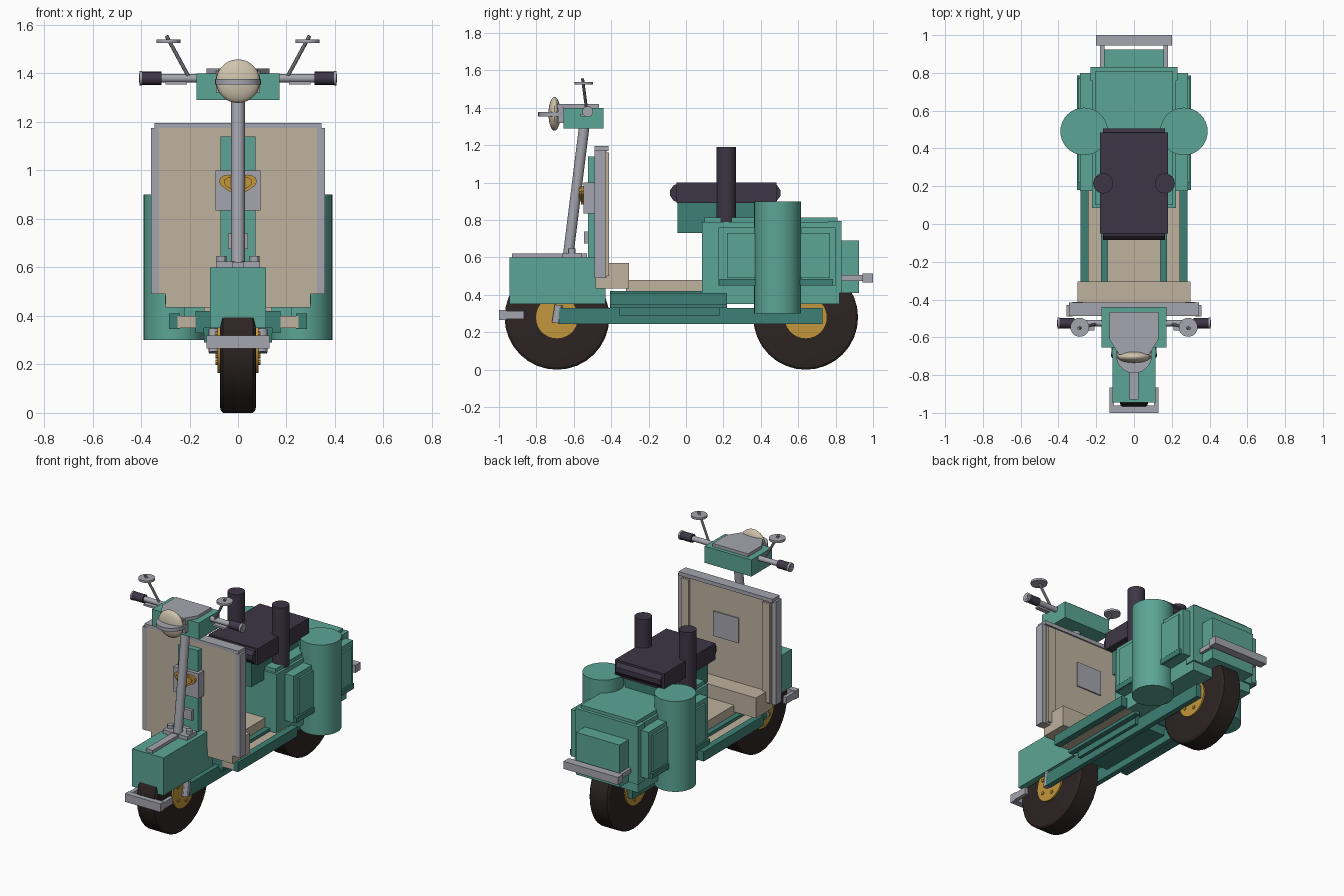
import bpy, bmesh, math
from mathutils import Vector

if "Cube" in bpy.data.objects:
    bpy.data.objects.remove(bpy.data.objects["Cube"])


def mat(name, rgb):
    m = bpy.data.materials.new(name)
    m.diffuse_color = (*rgb, 1)
    m.use_nodes = True
    m.node_tree.nodes["Principled BSDF"].inputs["Base Color"].default_value = m.diffuse_color
    return m


TEAL = mat("teal paint", (0.105, 0.375, 0.30))
DARK = mat("dark teal paint", (0.048, 0.216, 0.178))
BEIGE = mat("beige panel", (0.515, 0.445, 0.345))
CREAM = mat("cream lens", (0.62, 0.55, 0.42))
STEEL = mat("grey steel", (0.376, 0.381, 0.43))
SEAT = mat("dark purple vinyl", (0.048, 0.037, 0.061))
RUBBER = mat("brown black rubber", (0.026, 0.018, 0.017))
GOLD = mat("gold metal", (0.546, 0.305, 0.045))


def finish(name, bm, m, smooth=False):
    bmesh.ops.recalc_face_normals(bm, faces=bm.faces)
    me = bpy.data.meshes.new(name)
    bm.to_mesh(me)
    bm.free()
    me.materials.append(m)
    ob = bpy.data.objects.new(name, me)
    bpy.context.collection.objects.link(ob)
    if smooth:
        bpy.ops.object.select_all(action='DESELECT')
        ob.select_set(True)
        bpy.context.view_layer.objects.active = ob
        bpy.ops.object.shade_smooth_by_angle(angle=math.radians(30))
    return ob


def box(name, m, x, y, z, pair=False):
    """Box from (min, max) ranges; a single x is a half width; pair mirrors it."""
    if not isinstance(x, tuple):
        x = (-x, x)
    for s in ((1, -1) if pair else (1,)):
        bm = bmesh.new()
        bmesh.ops.create_cube(bm, size=1)
        for v in bm.verts:
            v.co = (s * (x[0] + (v.co.x + .5) * (x[1] - x[0])),
                    y[0] + (v.co.y + .5) * (y[1] - y[0]),
                    z[0] + (v.co.z + .5) * (z[1] - z[0]))
        finish(name, bm, m)


def rod(name, m, a, b, r, n=24, pair=False):
    """Cylinder between two points."""
    for s in ((1, -1) if pair else (1,)):
        p, q = Vector((s * a[0], *a[1:])), Vector((s * b[0], *b[1:]))
        bm = bmesh.new()
        bmesh.ops.create_cone(bm, cap_ends=True, segments=n, radius1=r, radius2=r,
                              depth=(q - p).length)
        rot = (q - p).to_track_quat('Z', 'Y')
        for v in bm.verts:
            v.co = rot @ v.co + (p + q) / 2
        finish(name, bm, m, n > 10)


def plate(name, m, pts, axis, lo, hi):
    """Outline extruded along y or z."""
    bm = bmesh.new()
    vs = [bm.verts.new((u, lo, w) if axis == 'y' else (u, w, lo)) for u, w in pts]
    f = bm.faces.new(vs)
    ext = bmesh.ops.extrude_face_region(bm, geom=[f])
    d = hi - lo
    bmesh.ops.translate(bm, vec=(0, d, 0) if axis == 'y' else (0, 0, d),
                        verts=[v for v in ext['geom'] if isinstance(v, bmesh.types.BMVert)])
    finish(name, bm, m)


def tyre(name, cy):
    """Lathed tyre with stepped shoulders."""
    prof = [(-.075, 0), (-.075, .25), (-.072, .268), (-.062, .28),
            (.062, .28), (.072, .268), (.075, .25), (.075, 0)]
    bm = bmesh.new()
    vs = [bm.verts.new((x, cy, .28 + r)) for x, r in prof]
    es = [bm.edges.new(p) for p in zip(vs, vs[1:])]
    bmesh.ops.spin(bm, geom=vs + es, cent=(0, cy, .28), axis=(1, 0, 0),
                   angle=2 * math.pi, steps=32)
    bmesh.ops.remove_doubles(bm, verts=bm.verts, dist=1e-4)
    finish(name, bm, RUBBER, True)


# wheels, hubs and bolts
for label, cy in (("front", -.69), ("rear", .64)):
    tyre(label + "_tyre", cy)
    rod(label + "_hub", GOLD, (-.085, cy, .28), (.085, cy, .28), .115, 28)
    for i in range(5):
        a = i * math.tau / 5
        y, z = cy + .075 * math.cos(a), .28 + .075 * math.sin(a)
        rod(label + "_hub_bolt", GOLD, (.08, y, z), (.092, y, z), .011, 8, True)
rod("front_axle_link", STEEL, (.1, -.695, .25), (.1, -.68, .345), .022, 12, True)

# chassis and floor
box("frame_arm", DARK, (.086, .12), (-.68, .73), (.245, .33), True)
box("frame_core", DARK, .14, (-.355, .18), (.29, .35))
box("inner_rail", DARK, (.14, .175), (-.405, .22), (.33, .42), True)
box("foot_board", BEIGE, (.17, .25), (-.405, .2), (.35, .40), True)
box("outer_runner", DARK, (.24, .284), (-.405, .22), (.345, .41), True)
box("floor_base", DARK, .14, (-.40, .2), (.35, .42))
box("floor_tray", BEIGE, .14, (-.32, .1), (.42, .48))

# front fender and bumper
box("front_fender", TEAL, .115, (-.945, -.43), (.35, .60))
box("fender_strip", STEEL, .024, (-.93, -.53), (.60, .62))
box("column_base", STEEL, .09, (-.66, -.56), (.60, .625))
rod("column_bolt", STEEL, (.068, -.61, .62), (.068, -.61, .648), .02, 12, True)
box("front_bumper", STEEL, .13, (-1, -.96), (.265, .32))
box("front_bumper_arm", STEEL, (.105, .13), (-.96, -.865), (.27, .315), True)

# leg shield
box("shield_panel", BEIGE, .33, (-.488, -.425), (.49, 1.175))
box("shield_side_rim", STEEL, (.325, .358), (-.49, -.43), (.49, 1.175), True)
box("shield_top_rim", STEEL, .345, (-.488, -.415), (1.17, 1.195))
box("shield_back_strip", BEIGE, (.27, .325), (-.43, -.412), (.5, 1.16), True)
box("shield_step", BEIGE, .30, (-.485, -.305), (.435, .57))
box("shield_spine", TEAL, .073, (-.525, -.485), (.60, 1.14))
box("badge_plate", STEEL, .092, (-.548, -.485), (.835, 1.0))
box("back_plate", STEEL, .092, (-.43, -.417), (.835, 1.0))
box("small_latch", STEEL, .042, (-.545, -.52), (.675, .74))

# heart badge, with a smaller raised centre
for name, k, y in (("heart_badge", 1, -.562), ("heart_badge_centre", .75, -.572)):
    pts = []
    for i in range(28):
        t = i * math.tau / 28
        hx = 16 * math.sin(t) ** 3
        hz = 13 * math.cos(t) - 5 * math.cos(2 * t) - 2 * math.cos(3 * t) - math.cos(4 * t)
        pts.append((hx * .0049 * k, .942 + hz * .0034 * k))
    plate(name, GOLD, pts, 'y', y, -.547)

# steering column, housing and headlight
rod("steering_column", STEEL, (0, -.63, .61), (0, -.543, 1.31), .028)
box("handlebar_housing", TEAL, .172, (-.655, -.44), (1.29, 1.40))
plate("housing_top", STEEL, [(-.13, -.465), (-.13, -.61), (-.08, -.69),
                             (.08, -.69), (.13, -.61), (.13, -.465)], 'z', 1.40, 1.42)
box("headlight_mount", STEEL, .09, (-.685, -.65), (1.32, 1.41))
rod("headlight_visor", STEEL, (0, -.695, 1.355), (0, -.695, 1.378), .095, 28)
bm = bmesh.new()
bmesh.ops.create_uvsphere(bm, u_segments=24, v_segments=14, radius=.09)
for v in bm.verts:
    v.co = (v.co.x, v.co.y * .36 - .703, v.co.z + 1.368)
finish("headlight", bm, CREAM, True)

# handlebars, grips, levers and mirrors
rod("handlebar", STEEL, (-.408, -.525, 1.38), (.408, -.525, 1.38), .017, 16)
rod("grip", SEAT, (.315, -.525, 1.38), (.395, -.525, 1.38), .027, 16, True)
rod("grip_cap", STEEL, (.395, -.525, 1.38), (.406, -.525, 1.38), .029, 16, True)
box("brake_lever", STEEL, (.21, .30), (-.565, -.535), (1.355, 1.367), True)
rod("mirror_stem", STEEL, (.2, -.53, 1.38), (.295, -.553, 1.555), .008, 10, True)
rod("mirror", STEEL, (.287, -.547, 1.525), (.287, -.547, 1.539), .05, 24, True)

# rear body, side panels and tail
box("rear_body", TEAL, .222, (.085, .82), (.35, .79))
box("rear_lid", TEAL, .205, (.10, .81), (.79, .815))
box("rear_band", TEAL, .23, (.76, .832), (.41, .795))
box("side_panel", TEAL, (.22, .285), (.175, .80), (.45, .76), True)
box("side_panel_face", TEAL, (.285, .297), (.22, .77), (.49, .73), True)
box("side_trim", DARK, (.285, .302), (.18, .785), (.45, .485), True)
rod("side_canister", TEAL, (.264, .49, .30), (.264, .49, .90), .126, 32, True)
box("tail_box", TEAL, .16, (.82, .925), (.41, .69))
box("rear_bumper", STEEL, .20, (.945, 1), (.465, .515))
box("rear_bumper_arm", STEEL, (.155, .18), (.82, .945), (.475, .505), True)

# seat
box("seat_base", DARK, .13, (-.045, .45), (.73, .89))
box("seat", SEAT, .18, (-.05, .485), (.89, 1.0))
for y in (-.035, .455):
    rod("seat_roll", SEAT, (-.165, y, .945), (.165, y, .945), .052, 10)
rod("seat_post", SEAT, (.163, .215, .79), (.163, .215, 1.19), .053, 24, True)
